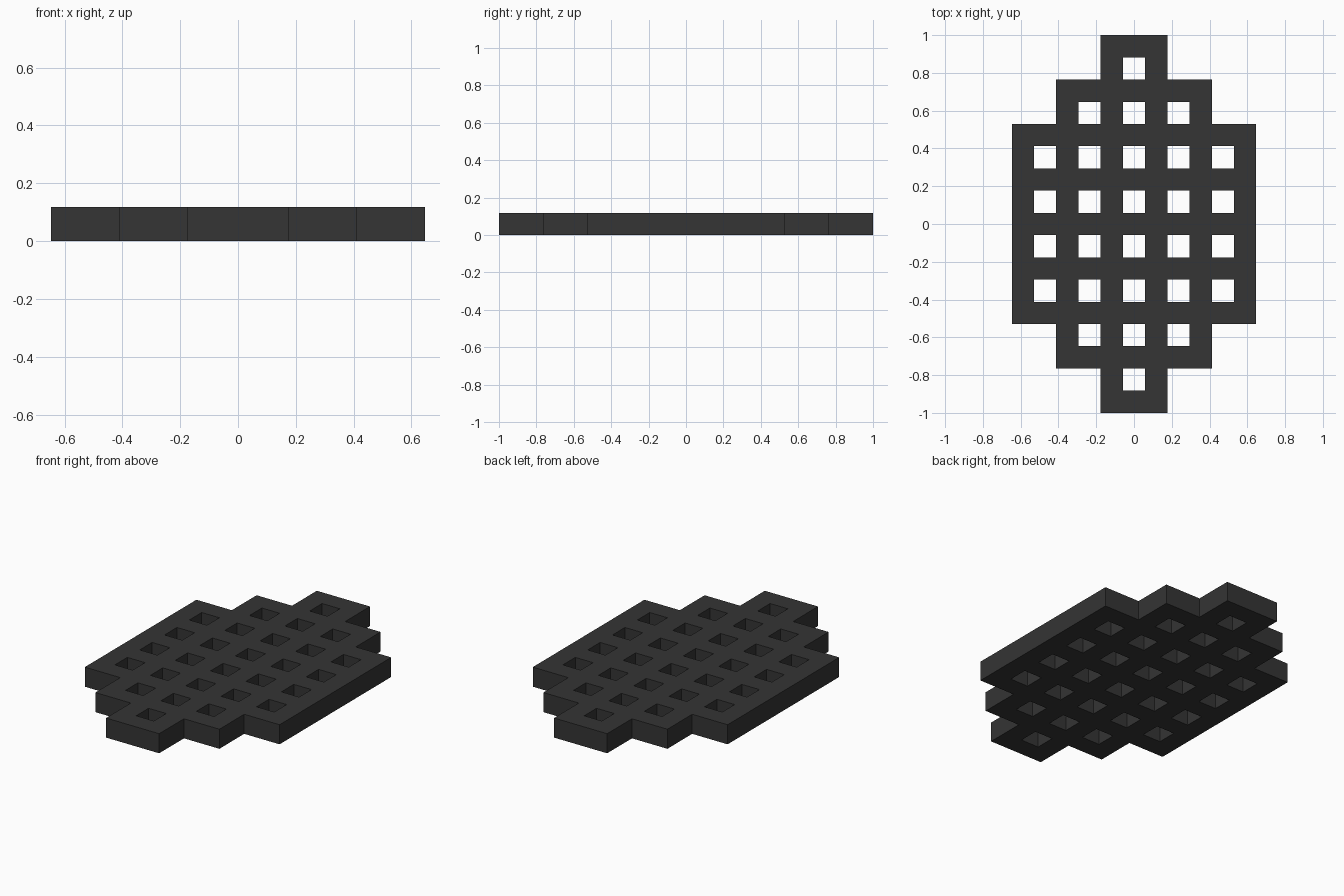
import bpy
import bmesh

cube = bpy.data.objects.get("Cube")
if cube:
    bpy.data.objects.remove(cube, do_unlink=True)

U = 2 / 17  # bar width, hole width and thickness are all one unit

# Charcoal material
mat = bpy.data.materials.new("charcoal")
mat.use_nodes = True
colour = (0.035, 0.035, 0.035, 1)
mat.diffuse_color = colour
bsdf = mat.node_tree.nodes["Principled BSDF"]
bsdf.inputs["Base Color"].default_value = colour
bsdf.inputs["Roughness"].default_value = 0.8


def half_length(i):
    """Stepped outline: half length in cells of column i."""
    return 8 if abs(i) <= 1 else 6 if abs(i) <= 3 else 4


def is_solid(i, j):
    """True for lattice bars, False for holes and outside the outline."""
    if abs(j) > half_length(i):
        return False
    return not (i % 2 == 0 and j % 2 == 1)


# Flat lattice of unit cells
bm = bmesh.new()
for i in range(-5, 6):
    for j in range(-8, 9):
        if is_solid(i, j):
            corners = [(-.5, -.5), (.5, -.5), (.5, .5), (-.5, .5)]
            bm.faces.new([bm.verts.new(((i + a) * U, (j + b) * U, 0))
                          for a, b in corners])
bmesh.ops.remove_doubles(bm, verts=bm.verts[:], dist=U * 0.01)

# Thicken upwards, keeping the underside
result = bmesh.ops.extrude_face_region(bm, geom=bm.faces[:], use_keep_orig=True)
top = [v for v in result["geom"] if isinstance(v, bmesh.types.BMVert)]
bmesh.ops.translate(bm, verts=top, vec=(0, 0, U))
bmesh.ops.recalc_face_normals(bm, faces=bm.faces[:])

mesh = bpy.data.meshes.new("lattice_plate")
bm.to_mesh(mesh)
bm.free()
mesh.materials.append(mat)
plate = bpy.data.objects.new("lattice_plate", mesh)
bpy.context.collection.objects.link(plate)
